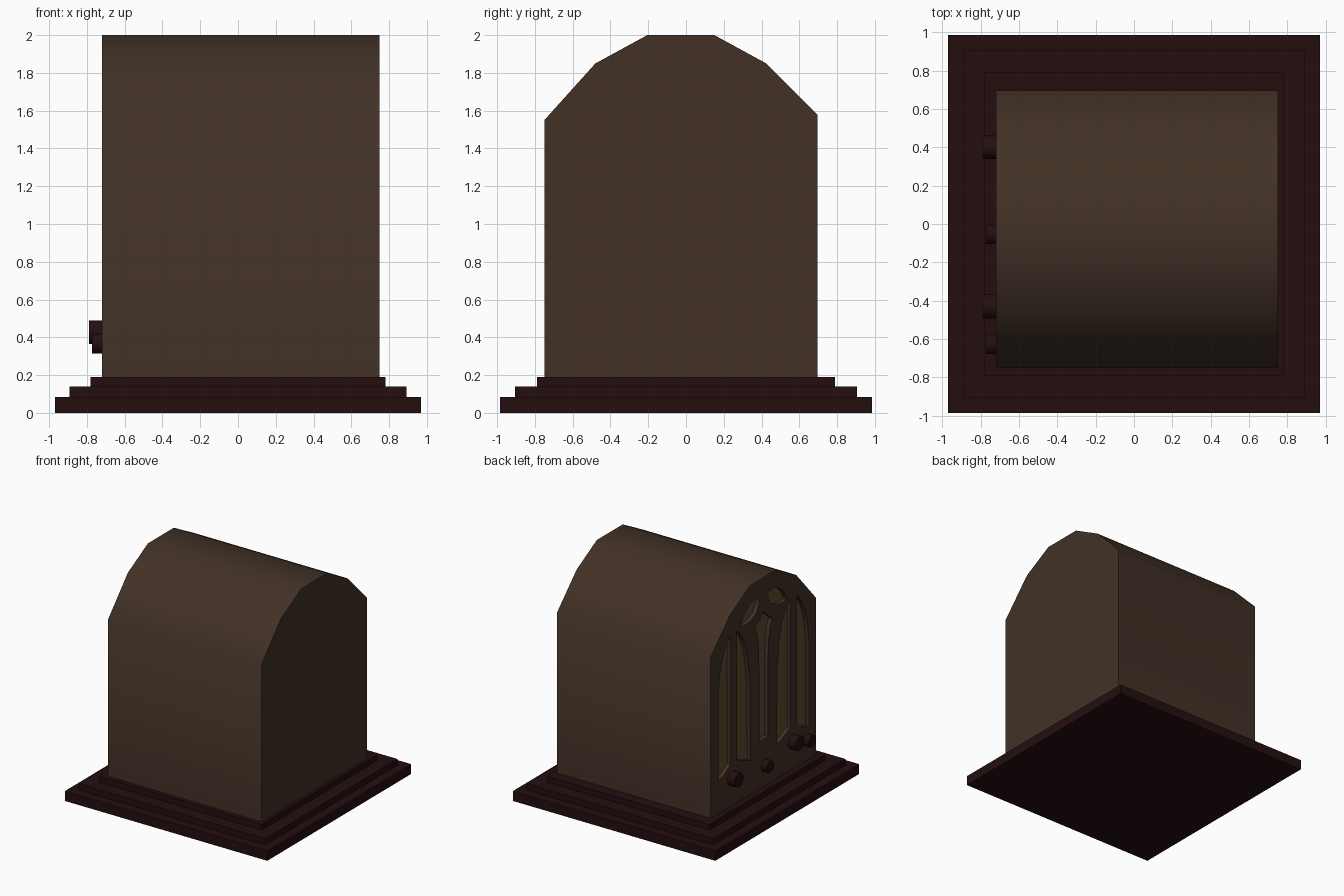
import bpy, bmesh, math
from mathutils import Matrix

if "Cube" in bpy.data.objects:
    bpy.data.objects.remove(bpy.data.objects["Cube"])


def material(name, rgb):
    m = bpy.data.materials.new(name)
    m.diffuse_color = (*rgb, 1)
    m.use_nodes = True
    m.node_tree.nodes["Principled BSDF"].inputs["Base Color"].default_value = m.diffuse_color
    return m


WOOD = material("brown wood", (0.054, 0.031, 0.0195))
DARK = material("dark mahogany", (0.018, 0.0045, 0.005))
CLOTH = material("speaker cloth", (0.122, 0.067, 0.030))


def finish(bm, name, mat):
    bmesh.ops.recalc_face_normals(bm, faces=bm.faces[:])
    mesh = bpy.data.meshes.new(name)
    bm.to_mesh(mesh)
    bm.free()
    ob = bpy.data.objects.new(name, mesh)
    ob.data.materials.append(mat)
    bpy.context.collection.objects.link(ob)
    return ob


def smooth(ob, angle):
    bpy.ops.object.select_all(action='DESELECT')
    ob.select_set(True)
    bpy.context.view_layer.objects.active = ob
    bpy.ops.object.shade_smooth_by_angle(angle=math.radians(angle))


def prism(name, outlines, x0, x1, mat):
    """Extrude closed (y, z) outlines along x."""
    bm = bmesh.new()
    for pts in outlines:
        face = bm.faces.new([bm.verts.new((x0, y, z)) for y, z in pts])
        ext = bmesh.ops.extrude_face_region(bm, geom=[face])["geom"]
        bmesh.ops.translate(bm, vec=(x1 - x0, 0, 0),
                            verts=[v for v in ext if isinstance(v, bmesh.types.BMVert)])
    return finish(bm, name, mat)


# stepped plinth
for name, hx, hy, z0, z1 in (("plinth_bottom", 0.97, 0.985, 0, 0.085),
                             ("plinth_middle", 0.893, 0.905, 0.085, 0.14),
                             ("plinth_top", 0.78, 0.79, 0.14, 0.19)):
    bm = bmesh.new()
    bmesh.ops.create_cube(bm, size=1, matrix=Matrix.Translation((0, 0, (z0 + z1) / 2))
                          @ Matrix.Diagonal((2 * hx, 2 * hy, z1 - z0, 1)))
    finish(bm, name, DARK)

# arched cabinet
FRONT, BACK, MID, DEPTH = -0.72, 0.75, -0.035, 0.04
cabinet = prism("cabinet", [[(-0.75, 0.187), (-0.75, 1.55), (-0.48, 1.85), (-0.205, 2.0),
                             (0.15, 2.0), (0.425, 1.85), (0.695, 1.58), (0.695, 0.187)]],
                FRONT, BACK, WOOD)

# window outlines on one half, as offsets from the middle line
outer = [(0.455, 0.55), (0.455, 1.67), (0.51, 1.61), (0.56, 1.51), (0.60, 1.38),
         (0.62, 1.22), (0.62, 0.47), (0.55, 0.49)]
inner = [(0.365, 0.56), (0.365, 1.68), (0.30, 1.61), (0.25, 1.50), (0.21, 1.34),
         (0.19, 1.16), (0.18, 0.48), (0.26, 0.51)]
leaf = [(0.315, 1.69), (0.30, 1.74), (0.255, 1.79), (0.20, 1.83), (0.13, 1.855),
        (0.06, 1.84), (0.065, 1.79), (0.10, 1.73), (0.17, 1.695), (0.25, 1.68)]
vase = [(0.06, 0.60), (0.06, 1.22), (0.065, 1.42), (0.085, 1.52), (0.115, 1.60), (0.06, 1.65)]

windows = [[(MID + s * y, z) for y, z in shape]
           for shape in (outer, inner, leaf) for s in (1, -1)]
windows.append([(MID + y, z) for y, z in vase] + [(MID, 1.70)]
               + [(MID - y, z) for y, z in reversed(vase)])

# cut the recesses, then line them with cloth plates
cutter = prism("window_cutter", windows, FRONT - 0.1, FRONT + DEPTH, WOOD)
cutter.hide_render = True
cut = cabinet.modifiers.new("windows", 'BOOLEAN')
cut.operation, cut.solver, cut.object = 'DIFFERENCE', 'EXACT', cutter
bpy.context.view_layer.objects.active = cabinet
bpy.ops.object.modifier_apply(modifier=cut.name)
bpy.data.objects.remove(cutter)
smooth(cabinet, 50)
prism("speaker_cloth", windows, FRONT + DEPTH - 0.006, FRONT + DEPTH + 0.002, CLOTH)

# control knobs
for i, (y, z, r, length) in enumerate(((0.40, 0.427, 0.062, 0.07), (-0.43, 0.427, 0.062, 0.07),
                                       (-0.052, 0.367, 0.052, 0.053),
                                       (-0.625, 0.367, 0.052, 0.053))):
    bm = bmesh.new()
    bmesh.ops.create_cone(bm, cap_ends=True, segments=16, radius1=r, radius2=r,
                          depth=length + 0.01,
                          matrix=Matrix.Translation((FRONT - length / 2 + 0.005, y, z))
                          @ Matrix.Rotation(math.pi / 2, 4, 'Y'))
    smooth(finish(bm, f"knob_{i + 1}", DARK), 40)
